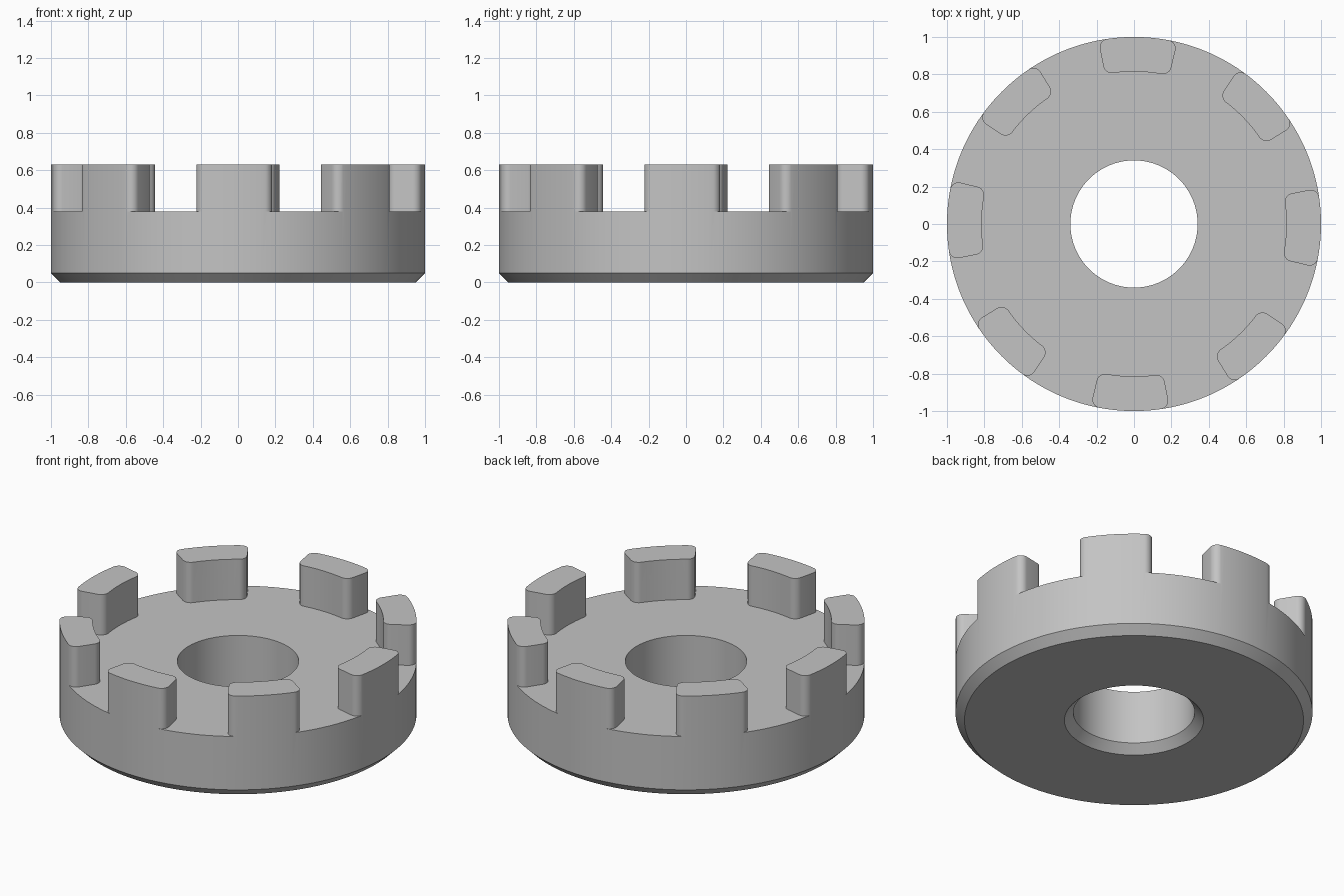
import bpy, bmesh
from math import sin, cos, pi, radians

cube = bpy.data.objects.get("Cube")
if cube:
    bpy.data.objects.remove(cube, do_unlink=True)

SEGMENTS = 192
TEETH = 8
TURN = radians(-1.2)        # small twist of the tooth ring
HALF = radians(12.2)        # half the angle of one tooth
INNER, OUTER = 0.815, 1.0   # tooth radii
FLOOR, TOP = 0.38, 0.63
FILLET = 0.045

grey = bpy.data.materials.new("plain grey")
grey.use_nodes = True
colour = (0.55, 0.55, 0.55, 1)
grey.diffuse_color = colour
grey.node_tree.nodes["Principled BSDF"].inputs["Base Color"].default_value = colour


def make_object(name, bm):
    bmesh.ops.recalc_face_normals(bm, faces=bm.faces)
    mesh = bpy.data.meshes.new(name)
    bm.to_mesh(mesh)
    bm.free()
    mesh.materials.append(grey)
    obj = bpy.data.objects.new(name, mesh)
    bpy.context.collection.objects.link(obj)
    return obj


def revolve(name, profile):
    bm = bmesh.new()
    rings = []
    for i in range(SEGMENTS):
        a = 2 * pi * i / SEGMENTS
        rings.append([bm.verts.new((r * cos(a), r * sin(a), z)) for r, z in profile])
    n = len(profile)
    for i in range(SEGMENTS):
        here, after = rings[i], rings[(i + 1) % SEGMENTS]
        for j in range(n):
            k = (j + 1) % n
            bm.faces.new((here[j], after[j], after[k], here[k]))
    return make_object(name, bm)


def corner(radius, side, start, end, steps=8):
    """Rounded tooth corner as (radius, angle) pairs."""
    edge = HALF - FILLET / radius
    pairs = []
    for i in range(steps + 1):
        t = start + (end - start) * i / steps
        pairs.append((radius + FILLET * sin(t), side * (edge + FILLET * cos(t) / radius)))
    return pairs


# Ring body with chamfered bottom edges and a central bore
body = revolve("toothed_ring", [(0.34, 0.05), (0.39, 0), (0.95, 0),
                                (1, 0.05), (1, TOP), (0.34, TOP)])

# Cutter outline: bore area and tooth gaps, going round every tooth
half_tooth = (corner(OUTER - FILLET, -1, pi / 2, 0)
              + corner(INNER + FILLET, -1, 0, -pi / 2))
inner_end = half_tooth[-1][1]
arc = [(INNER, inner_end * (1 - i / 4)) for i in range(1, 8)]
tooth = half_tooth + arc + [(r, -a) for r, a in reversed(half_tooth)]
overshoot = OUTER + 0.3
tooth = [(overshoot, tooth[0][1])] + tooth + [(overshoot, tooth[-1][1])]

bm = bmesh.new()
outline = []
for k in range(TEETH):
    centre = TURN + 2 * pi * k / TEETH
    outline += [bm.verts.new((r * cos(a + centre), r * sin(a + centre), FLOOR))
                for r, a in tooth]
face = bm.faces.new(outline)
raised = bmesh.ops.extrude_face_region(bm, geom=[face])
bmesh.ops.translate(bm, vec=(0, 0, 0.5),
                    verts=[v for v in raised["geom"] if isinstance(v, bmesh.types.BMVert)])
cutter = make_object("gap_cutter", bm)
cutter.hide_render = True

# Cut the gaps, leaving eight teeth
cut = body.modifiers.new("gaps", 'BOOLEAN')
cut.operation = 'DIFFERENCE'
cut.solver = 'EXACT'
cut.object = cutter
bpy.ops.object.select_all(action='DESELECT')
body.select_set(True)
bpy.context.view_layer.objects.active = body
bpy.ops.object.modifier_apply(modifier=cut.name)
bpy.data.objects.remove(cutter, do_unlink=True)
bpy.ops.object.shade_smooth_by_angle(angle=radians(30))
